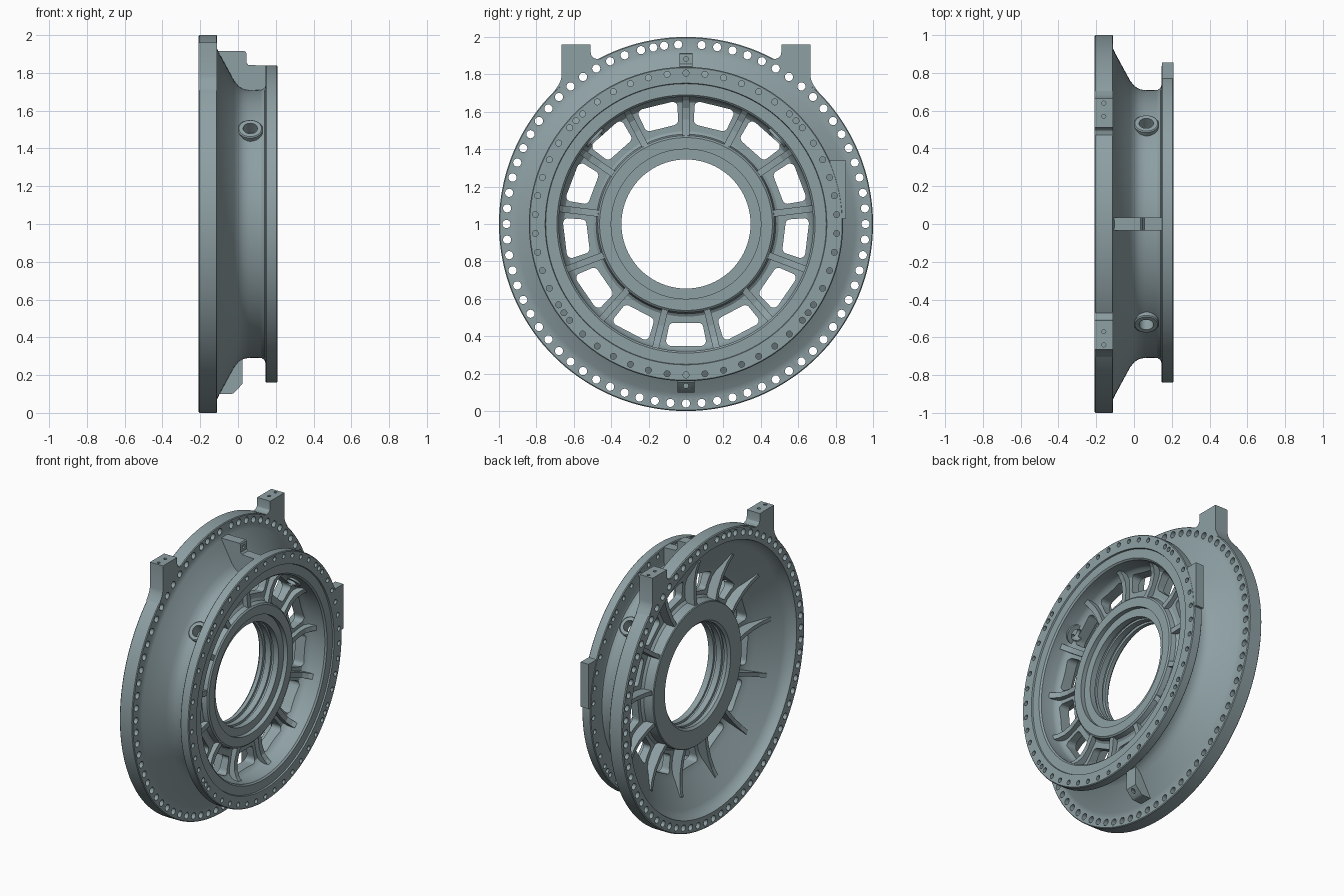
import bpy, bmesh, math
from math import sin, cos, pi, radians
from mathutils import Vector

if "Cube" in bpy.data.objects:
    bpy.data.objects.remove(bpy.data.objects["Cube"], do_unlink=True)

paint = bpy.data.materials.new("grey_blue_paint")
paint.use_nodes = True
COLOUR = (0.27, 0.35, 0.37, 1)
paint.diffuse_color = COLOUR
paint.node_tree.nodes["Principled BSDF"].inputs["Base Color"].default_value = COLOUR


def finish(name, bm):
    bmesh.ops.recalc_face_normals(bm, faces=bm.faces[:])
    me = bpy.data.meshes.new(name)
    bm.to_mesh(me)
    bm.free()
    me.materials.append(paint)
    ob = bpy.data.objects.new(name, me)
    bpy.context.collection.objects.link(ob)
    return ob


def select(ob):
    bpy.ops.object.select_all(action='DESELECT')
    ob.select_set(True)
    bpy.context.view_layer.objects.active = ob


def smooth(ob):
    select(ob)
    bpy.ops.object.shade_smooth_by_angle(angle=radians(30))


def polar(x, r, t, a):
    """Axial position, radius and sideways offset at angle a (0 = +y, 90 deg = up)."""
    return Vector((x, r * cos(a) - t * sin(a), 1 + r * sin(a) + t * cos(a)))


def prism(bm, pts, lo, hi, place):
    """Extrude a 2D outline from lo to hi; place(u, v, w) gives the 3D position."""
    a = [bm.verts.new(place(u, v, lo)) for u, v in pts]
    b = [bm.verts.new(place(u, v, hi)) for u, v in pts]
    n = len(pts)
    bm.faces.new(a)
    bm.faces.new(b)
    for i in range(n):
        j = (i + 1) % n
        bm.faces.new((a[i], a[j], b[j], b[i]))


def lathe(bm, profile, n, place):
    """Spin a closed (axial, radius) outline; place(axial, u, v) gives the 3D position."""
    rings = [[bm.verts.new(place(x, r * cos(2 * pi * k / n), r * sin(2 * pi * k / n)))
              for x, r in profile] for k in range(n)]
    m = len(profile)
    for k in range(n):
        p, q = rings[k], rings[(k + 1) % n]
        for i in range(m):
            j = (i + 1) % m
            bm.faces.new((p[i], p[j], q[j], q[i]))


def disc(r, n=16, cx=0, cy=0):
    return [(cx + r * cos(2 * pi * k / n), cy + r * sin(2 * pi * k / n)) for k in range(n)]


def cut(ob, bm):
    """Subtract the cutter; keep the first solver result that really adds faces."""
    cutter = finish("cutter", bm)
    cutter.hide_render = True
    whole = ob.data
    for solver in ('EXACT', 'MANIFOLD', 'FLOAT'):
        ob.data = whole.copy()
        mod = ob.modifiers.new("cut", 'BOOLEAN')
        mod.operation, mod.solver, mod.object = 'DIFFERENCE', solver, cutter
        select(ob)
        bpy.ops.object.modifier_apply(modifier=mod.name)
        if len(ob.data.polygons) > len(whole.polygons):
            break
        ob.data = whole
    bpy.data.objects.remove(cutter, do_unlink=True)


def axial(u, v, w):
    return Vector((w, u, 1 + v))


# Main casting: large flange, cone, web, hub and small flange in one profile
profile = [
    (-.21, .994), (-.21, .912), (-.185, .905), (-.155, .885), (-.14, .865), (-.04, .695),
    (-.02, .665), (-.005, .62), (0, .56), (-.005, .505), (-.02, .49), (-.085, .485), (-.09, .48),
    (-.09, .36), (-.075, .345), (-.05, .345), (-.05, .365), (-.03, .365), (-.03, .345),
    (.01, .345), (.01, .36), (.03, .36), (.03, .345), (.07, .345), (.07, .40), (.10, .40),
    (.10, .462), (.092, .472), (.06, .48), (.05, .495), (.05, .62), (.055, .65), (.075, .672),
    (.10, .68), (.19, .68), (.20, .69), (.20, .75), (.21, .753), (.21, .835), (.205, .84),
    (.15, .84), (.145, .835), (.145, .735), (.14, .72), (.125, .71), (.06, .708), (.03, .714),
    (.005, .728), (-.02, .758), (-.10, .905), (-.11, .928), (-.11, .995), (-.115, 1.0), (-.204, 1.0)]
bm = bmesh.new()
lathe(bm, profile, 144, lambda x, u, v: Vector((x, u, 1 + v)))
body = finish("flanged_housing", bm)

# Bolt holes through both flanges
big = [5 * k for k in range(72) if k not in (18, 19, 20, 21)] + [92.5, 97, 100.5, 104.5]
small = [270 + 7.2 * k for k in range(50)] + [43.2, 136.8, 216, 324]
for angles, r, size, lo, hi in ((big, .96, .022, -.25, -.08), (small, .807, .016, .1275, .24)):
    bm = bmesh.new()
    for d in angles:
        a = radians(d)
        prism(bm, disc(size, 16, r * cos(a), r * sin(a)), lo, hi, axial)
    cut(body, bm)

# Rounded windows in the web
COUNT = 13
bm = bmesh.new()
for k in range(COUNT):
    a = -pi / 2 + 2 * pi * k / COUNT
    pts = []
    for r, t, start in ((.625, .080, 0), (.555, .066, 90), (.555, -.066, 180), (.625, -.080, 270)):
        for s in range(5):
            b = radians(start + 22.5 * s)
            pts.append((r + .027 * cos(b), t + .027 * sin(b)))
    prism(bm, pts, -.103, .123, lambda u, v, w: polar(w, u, v, a))
cut(body, bm)

# Round side ports through the drum wall
PORTS = {"left_port": radians(43.5), "right_port": radians(136.5)}
PX = .065
bm = bmesh.new()
for a in PORTS.values():
    prism(bm, disc(.041, 24), .655, .80, lambda u, v, w: polar(PX + u, w, v, a))
cut(body, bm)
smooth(body)

# Raised collars around the ports
for name, a in PORTS.items():
    bm = bmesh.new()
    lathe(bm, [(.665, .038), (.735, .038), (.735, .06), (.73, .066), (.665, .066)], 32,
          lambda w, u, v: polar(PX + u, w, v, a))
    smooth(finish(name + "_collar", bm))

# Stiffening ribs on both sides of the web
front_rib = [(.03, .465), (.09, .465), (.085, .50), (.08, .56), (.088, .62), (.11, .66),
             (.14, .69), (.03, .69)]
back_rib = [(.02, .48), (-.078, .48), (-.07, .55), (-.072, .65), (-.085, .73), (-.104, .79),
            (-.09, .80), (.01, .68)]
for name, outline, half in (("front_ribs", front_rib, .018), ("back_ribs", back_rib, .014)):
    bm = bmesh.new()
    for k in range(COUNT):
        a = pi / 2 + 2 * pi * k / COUNT
        prism(bm, outline, -half, half, lambda u, v, w: polar(u, v, w, a))
    finish(name, bm)

# Mounting lugs on top of the large flange, with two tapped holes each
lug = [(.51, 1.96), (.665, 1.96), (.665, 1.79), (.671, 1.765), (.685, 1.738), (.705, 1.708),
       (.638, 1.76), (.54, 1.832), (.455, 1.882), (.475, 1.882), (.495, 1.888), (.506, 1.90), (.51, 1.92)]
for name, s in (("left_lug", 1), ("right_lug", -1)):
    bm = bmesh.new()
    prism(bm, lug, -.21, -.11, lambda u, v, w: Vector((w, s * u, v)))
    ob = finish(name, bm)
    bm = bmesh.new()
    for y in (.57, .64):
        prism(bm, disc(.011, 12, -.16, s * y), 1.92, 2.0, lambda u, v, w: Vector((u, v, w)))
    cut(ob, bm)
    smooth(ob)

# Top and bottom brackets bridging the flanges, each with a small hole
brackets = (
    ("top_bracket", [(-.115, 1.915), (.035, 1.915), (.042, 1.91), (.045, 1.90), (.045, 1.855), (.055, 1.842),
                     (.15, 1.838), (.15, 1.70), (.02, 1.70), (-.115, 1.90)], .035, 1.882),
    ("bottom_bracket", [(-.115, .10), (-.035, .10), (-.022, .105), (.025, .155), (.025, .30),
                        (-.03, .27), (-.115, .11)], .045, .135))
for name, outline, half, z in brackets:
    bm = bmesh.new()
    prism(bm, outline, -half, half, lambda u, v, w: Vector((u, w, v)))
    ob = finish(name, bm)
    bm = bmesh.new()
    prism(bm, disc(.013, 12, 0, z - 1), -.04, .1, axial)
    cut(ob, bm)
    smooth(ob)

# Flat side pad on the rim of the small flange
bm = bmesh.new()
arc = [(.832 * cos(radians(d)), .832 * sin(radians(d))) for d in (2, 7, 12, 17, 22)]
prism(bm, arc + [(.77, .34), (.855, .34), (.855, .03)], .148, .209, axial)
finish("side_pad", bm)
